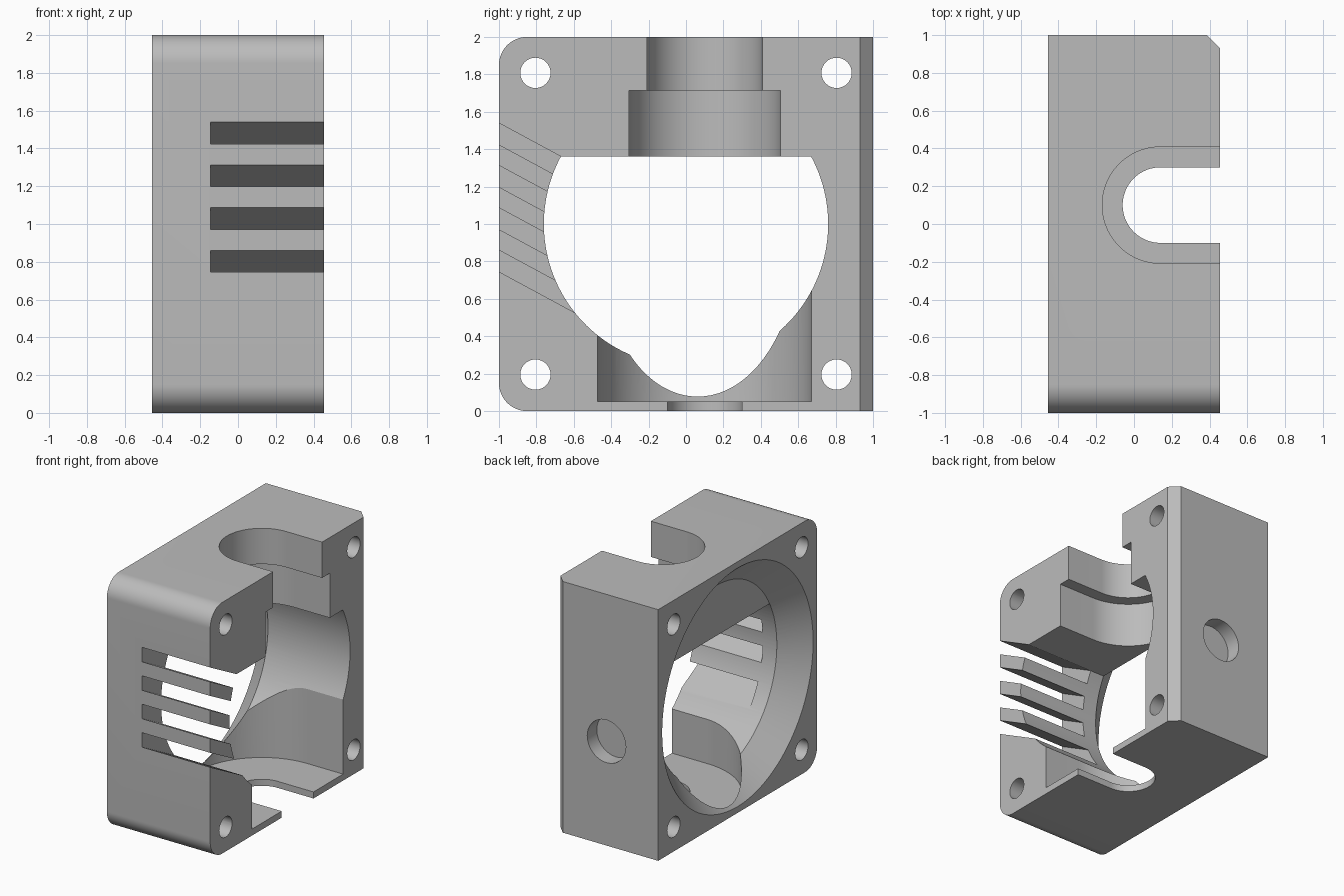
import bpy, bmesh, math
from mathutils import Vector

cube = bpy.data.objects.get("Cube")
if cube:
    bpy.data.objects.remove(cube, do_unlink=True)

HALF = 0.455     # half width in x
OUT = 0.6        # cutters run past the body to here

grey = bpy.data.materials.new("plain grey")
grey.use_nodes = True
grey.diffuse_color = (0.5, 0.5, 0.5, 1)
grey.node_tree.nodes["Principled BSDF"].inputs["Base Color"].default_value = (0.5, 0.5, 0.5, 1)


def arc(cx, cy, r, a0, a1, n):
    """Points on an arc, angles in degrees."""
    angles = [math.radians(a0 + (a1 - a0) * i / n) for i in range(n + 1)]
    return [(cx + r * math.cos(a), cy + r * math.sin(a)) for a in angles]


def circle(cx, cy, r, n=48):
    return arc(cx, cy, r, 0, 360, n)[:-1]


def loft(name, rings):
    """Solid through matching rings of 3D points, capped at both ends."""
    bm = bmesh.new()
    loops = [[bm.verts.new(p) for p in ring] for ring in rings]
    for a, b in zip(loops, loops[1:]):
        for i in range(len(a)):
            j = (i + 1) % len(a)
            bm.faces.new((a[i], a[j], b[j], b[i]))
    bm.faces.new(loops[0][::-1])
    bm.faces.new(loops[-1])
    bmesh.ops.recalc_face_normals(bm, faces=bm.faces)
    mesh = bpy.data.meshes.new(name)
    bm.to_mesh(mesh)
    bm.free()
    obj = bpy.data.objects.new(name, mesh)
    bpy.context.collection.objects.link(obj)
    mesh.materials.append(grey)
    return obj


def place(points, axis, level):
    """Lift a flat profile to 3D: (y,z) along X, (x,z) along Y, (x,y) along Z."""
    put = {"X": lambda a, b: (level, a, b),
           "Y": lambda a, b: (a, level, b),
           "Z": lambda a, b: (a, b, level)}[axis]
    return [Vector(put(a, b)) for a, b in points]


def prism(name, points, axis, lo, hi):
    return loft(name, [place(points, axis, lo), place(points, axis, hi)])


def u_slot(name, r, lo, hi):
    """Vertical U-shaped pocket open towards +x."""
    pts = arc(0.14, 0.1, r, 90, 270, 48) + [(OUT, 0.1 - r), (OUT, 0.1 + r)]
    return prism(name, pts, "Z", lo, hi)


# Block with rounded front corners
profile = ([(1, 0), (1, 2)] + arc(-0.85, 1.85, 0.15, 90, 180, 16)
           + arc(-0.85, 0.15, 0.15, 180, 270, 16))
body = prism("fan_mount_body", profile, "X", -HALF, HALF)

cutters = []

# Chamfer on the back vertical edge
cutters.append(prism("edge_chamfer", [(0.385, 1), (0.525, 0.86), (0.525, 1.1), (0.385, 1.1)],
                     "Z", -0.1, 2.1))

# Main bore with a flat ceiling, and the conical mouth on the other side
ceiling = math.degrees(math.asin(0.36 / 0.76))
cutters.append(prism("bore", arc(0, 1, 0.76, 180 - ceiling, 360 + ceiling, 96), "X", -0.285, OUT))
cutters.append(loft("bore_mouth", [place(circle(0, 1, r, 128), "X", x)
                                   for x, r in ((-0.485, 0.98), (-0.268, 0.76))]))

# Stepped slots at the top, pocket and slot at the bottom
cutters.append(u_slot("top_slot", 0.308, 1.6, 2.1))
cutters.append(u_slot("top_collar", 0.405, 1.3, 1.715))
cutters.append(u_slot("lower_pocket", 0.572, 0.052, 1.0))
cutters.append(u_slot("bottom_slot", 0.2, -0.1, 0.2))

# Screw holes
for y in (-0.805, 0.805):
    for z in (0.195, 1.808):
        cutters.append(prism("screw_hole", circle(y, z, 0.081, 32), "X", -OUT, OUT))

# Blind hole in the back
cutters.append(prism("back_hole", circle(0, 0.83, 0.17), "Y", 0.88, 1.1))

# Sloping vents in the front
SLOPE = -0.54
for i in range(4):
    z = 0.745 + 0.2265 * i
    y0, y1 = -1.1, -0.56
    za, zb = z + SLOPE * (y0 + 1), z + SLOPE * (y1 + 1)
    cutters.append(prism("vent", [(y0, za), (y1, zb), (y1, zb + 0.115), (y0, za + 0.115)],
                         "X", -0.145, OUT))

# Cut everything out and bake the result
for c in cutters:
    c.hide_render = True
    mod = body.modifiers.new(c.name, "BOOLEAN")
    mod.operation = "DIFFERENCE"
    mod.solver = "EXACT"
    mod.object = c
bpy.context.view_layer.update()
result = bpy.data.meshes.new_from_object(body.evaluated_get(bpy.context.evaluated_depsgraph_get()))
body.modifiers.clear()
body.data = result
for c in cutters:
    bpy.data.objects.remove(c, do_unlink=True)

bpy.ops.object.select_all(action="DESELECT")
body.select_set(True)
bpy.context.view_layer.objects.active = body
bpy.ops.object.shade_smooth_by_angle(angle=math.radians(25))
